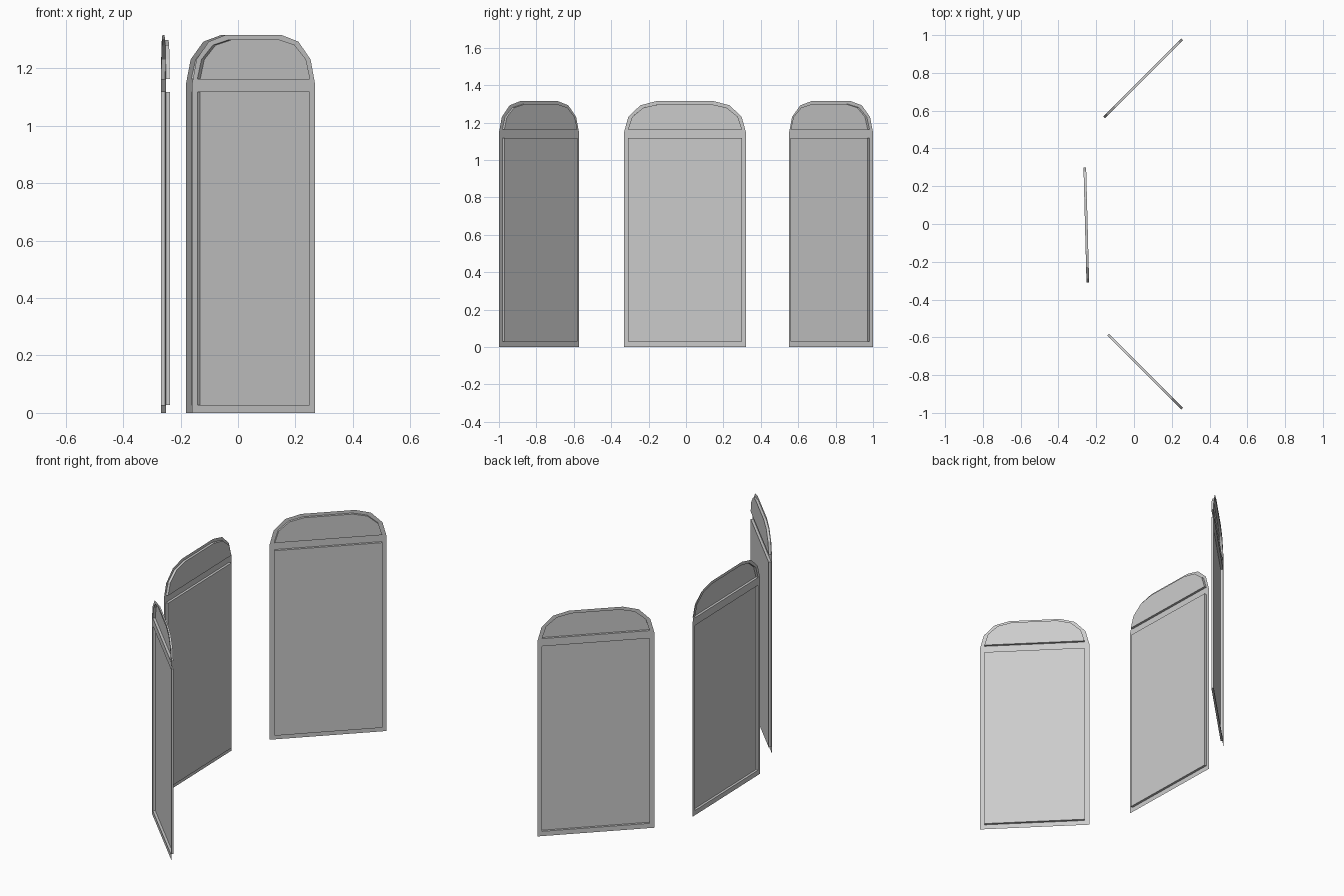
import bpy, bmesh, math
from mathutils import Vector

if "Cube" in bpy.data.objects:
    bpy.data.objects.remove(bpy.data.objects["Cube"])

DEPTH = 0.014   # how far each pane is set back from the flat frame


def arch(half, flat, z0, z1, zs):
    """Outline with base z0, sides up to zs and a faceted elliptical top at z1."""
    right = [(half * (flat + (1 - flat) * math.cos(math.radians(a))),
              zs + (z1 - zs) * math.sin(math.radians(a))) for a in (0, 30, 60, 90)]
    base = [(half, z0)] if z0 < zs else []
    side = base + right
    return side + [(-x, z) for x, z in reversed(side)]


def loop(bm, pts, y):
    vs = [bm.verts.new((x, y, z)) for x, z in pts]
    return vs


def loop_edges(bm, vs):
    return [bm.edges.new((vs[i], vs[(i + 1) % len(vs)])) for i in range(len(vs))]


def window(name, a, b, margin):
    """Window panel from plan point a to b; panes recede to the left of a->b."""
    a, b = Vector(a), Vector(b)
    half = (b - a).length / 2
    inner = half - margin
    outline = arch(half, 0.46, 0.0, 1.315, 1.146)
    openings = [
        [(inner, 0.028), (inner, 1.117), (-inner, 1.117), (-inner, 0.028)],
        arch(inner, 0.45, 1.162, 1.298, 1.162),
    ]
    bm = bmesh.new()
    # flat frame sheet with two openings
    edges = loop_edges(bm, loop(bm, outline, 0))
    fronts = []
    for pts in openings:
        vs = loop(bm, pts, 0)
        fronts.append(vs)
        edges += loop_edges(bm, vs)
    bmesh.ops.triangle_fill(bm, edges=edges, use_beauty=True, normal=(0, -1, 0))
    # reveals and set-back panes
    for pts, front in zip(openings, fronts):
        back = loop(bm, pts, DEPTH)
        n = len(back)
        for i in range(n):
            j = (i + 1) % n
            bm.faces.new((front[i], front[j], back[j], back[i]))
        bm.faces.new(back)
    bmesh.ops.recalc_face_normals(bm, faces=bm.faces[:])
    # make the recessed side the outside
    pane = max(bm.faces, key=lambda f: f.calc_center_median().y)
    if pane.normal.y > 0:
        bmesh.ops.reverse_faces(bm, faces=bm.faces[:])
    me = bpy.data.meshes.new(name)
    bm.to_mesh(me)
    bm.free()
    ob = bpy.data.objects.new(name, me)
    bpy.context.collection.objects.link(ob)
    mid = (a + b) / 2
    ob.location = (mid.x, mid.y, 0)
    ob.rotation_euler.z = math.atan2(b.y - a.y, b.x - a.x)


# three panels arranged as a bay
window("bay_window_middle", (-0.268, 0.321), (-0.251, -0.332), 0.021)
window("bay_window_front", (-0.160, -0.572), (0.268, -1.0), 0.026)
window("bay_window_back", (0.268, 1.0), (-0.181, 0.551), 0.026)
